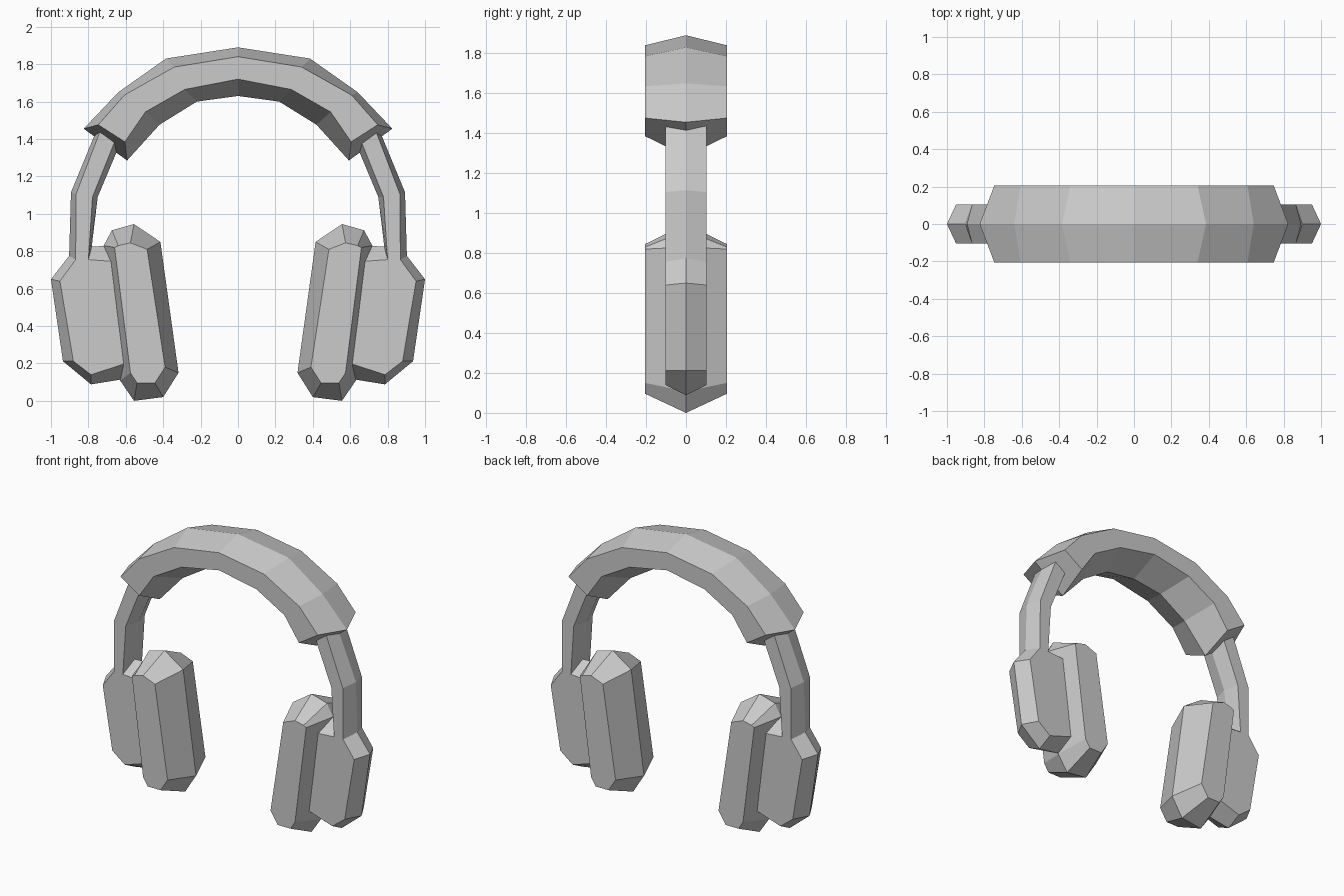
import bpy, bmesh

if "Cube" in bpy.data.objects:
    bpy.data.objects.remove(bpy.data.objects["Cube"])


def bevelled_slab(name, ridge, face, depth):
    """Solid with a ridge outline at y=0 tapering to flat outlines at y=+-depth."""
    bm = bmesh.new()
    loops = [[bm.verts.new((x, y, z)) for x, z in pts]
             for pts, y in ((face, -depth), (ridge, 0), (face, depth))]
    n = len(ridge)
    for a, b in zip(loops, loops[1:]):
        for i in range(n):
            j = (i + 1) % n
            bm.faces.new((a[i], a[j], b[j], b[i]))
    bm.faces.new(loops[0])
    bm.faces.new(loops[2][::-1])
    bmesh.ops.recalc_face_normals(bm, faces=bm.faces)
    mesh = bpy.data.meshes.new(name)
    bm.to_mesh(mesh)
    bm.free()
    obj = bpy.data.objects.new(name, mesh)
    bpy.context.collection.objects.link(obj)
    return obj


def flip(pts):
    return [(-x, z) for x, z in pts]


def whole(half):
    """Complete an outline that starts and ends on x=0."""
    return half + flip(half[1:-1])[::-1]


# Padded headband arch: outer curve down to the end, inner curve back up
band_ridge = [(0, 1.89), (.385, 1.83), (.64, 1.65), (.825, 1.455),
              (.593, 1.285), (.42, 1.476), (.22, 1.6), (0, 1.63)]
band_face = [(0, 1.84), (.34, 1.785), (.607, 1.635), (.747, 1.476),
             (.605, 1.385), (.495, 1.545), (.285, 1.665), (0, 1.72)]
bevelled_slab("headband", whole(band_ridge), whole(band_face), .205)

# Slider arm flowing into the outer ear shell
arm_ridge = [(.62, 1.40), (.755, 1.45), (.893, 1.115), (.903, .775),
             (1.0, .65), (.936, .212), (.786, .088), (.60, .118),
             (.66, .83), (.782, .825), (.75, 1.09)]
arm_face = [(.65, 1.41), (.73, 1.46), (.866, 1.105), (.868, .755),
            (.952, .64), (.88, .212), (.786, .14), (.60, .20),
            (.66, .745), (.80, .755), (.778, 1.09)]

# Tilted ear cushion
pad_ridge = [(.556, .945), (.674, .912), (.718, .83), (.63, .108),
             (.556, 0), (.40, .02), (.318, .15), (.415, .85)]
pad_face = [(.575, .845), (.64, .83), (.66, .82), (.575, .15),
            (.54, .096), (.444, .096), (.39, .18), (.486, .81)]

for side, turn in (("right", list), ("left", flip)):
    bevelled_slab(side + "_arm_and_shell", turn(arm_ridge), turn(arm_face), .103)
    bevelled_slab(side + "_ear_cushion", turn(pad_ridge), turn(pad_face), .205)
